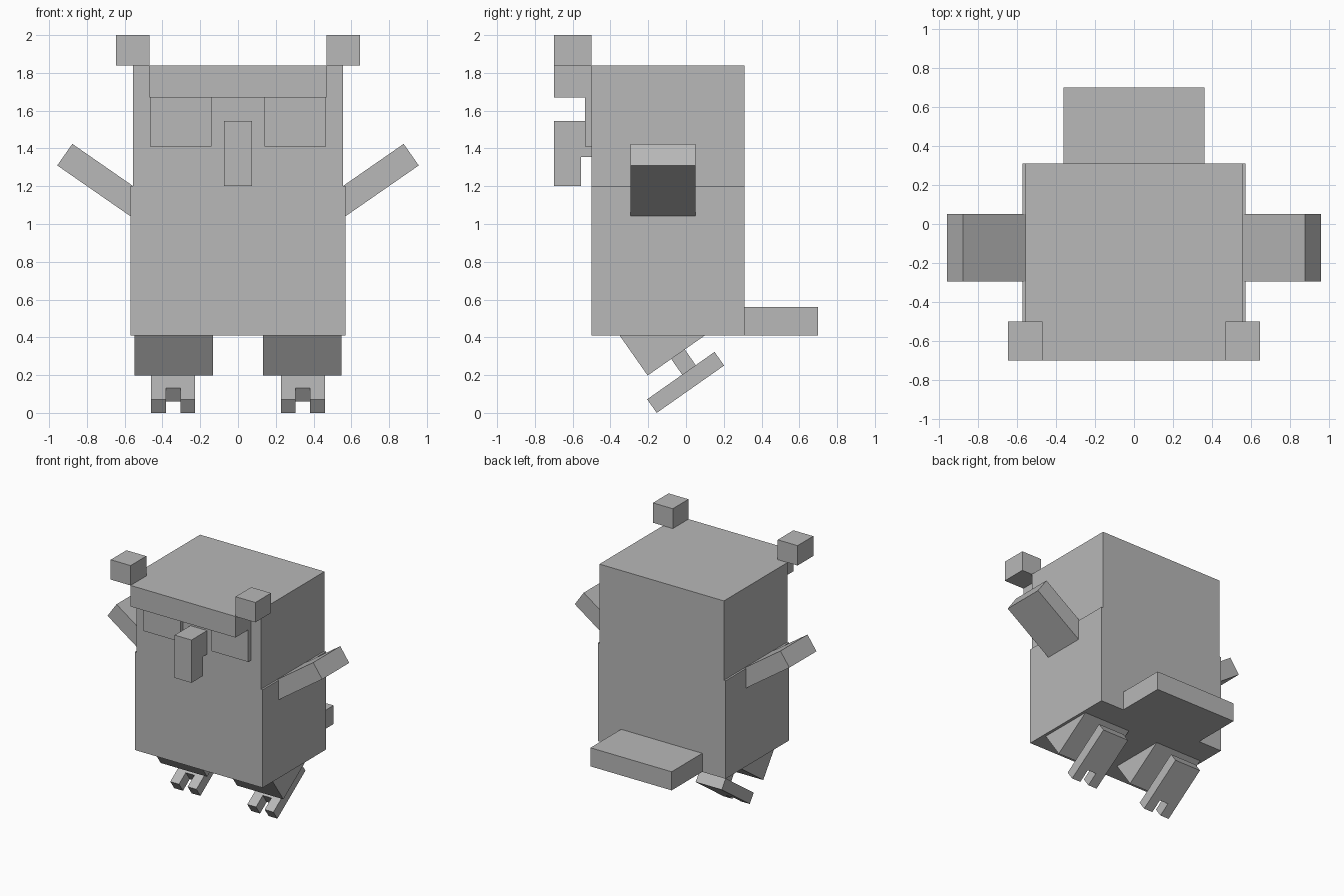
import bpy, bmesh, math
from mathutils import Matrix, Vector

cube = bpy.data.objects.get("Cube")
if cube:
    bpy.data.objects.remove(cube, do_unlink=True)

grey = bpy.data.materials.new("plain_grey")
grey.use_nodes = True
GREY = (0.48, 0.48, 0.48, 1)
grey.diffuse_color = GREY
grey.node_tree.nodes["Principled BSDF"].inputs["Base Color"].default_value = GREY


def prism(name, outline, low, high, axis, mirror=False, matrix=None):
    """Extrude a flat outline along an axis: x takes (y, z), y takes (x, z), z takes (x, y)."""
    slot = "xyz".index(axis)

    def place(p, depth):
        c = list(p)
        c.insert(slot, depth)
        return Vector(c)

    bm = bmesh.new()
    face = bm.faces.new([bm.verts.new(place(p, low)) for p in outline])
    ext = bmesh.ops.extrude_face_region(bm, geom=[face], use_keep_orig=True)
    top = [v for v in ext["geom"] if isinstance(v, bmesh.types.BMVert)]
    bmesh.ops.translate(bm, verts=top, vec=place((0, 0), high - low))
    if matrix:
        bm.transform(matrix)
    bmesh.ops.recalc_face_normals(bm, faces=bm.faces)
    mesh = bpy.data.meshes.new(name)
    bm.to_mesh(mesh)
    bm.free()
    mesh.materials.append(grey)
    obj = bpy.data.objects.new(name, mesh)
    bpy.context.collection.objects.link(obj)
    if mirror:
        mod = obj.modifiers.new("Mirror", 'MIRROR')
        mod.use_mirror_merge = False
    return obj


def box(name, x, y, z, mirror=False):
    rect = [(x[0], y[0]), (x[1], y[0]), (x[1], y[1]), (x[0], y[1])]
    return prism(name, rect, z[0], z[1], "z", mirror)


# Torso and slightly narrower head as one stepped silhouette
half = [(0.57, 0.41), (0.57, 1.2), (0.555, 1.2), (0.555, 1.84)]
prism("body", half + [(-x, z) for x, z in reversed(half)], -0.5, 0.31, "y")

# Face
box("brow", (-0.468, 0.468), (-0.7, -0.5), (1.67, 1.84))
box("ear_tuft", (0.468, 0.645), (-0.7, -0.5), (1.84, 2.0), mirror=True)
box("eye", (0.14, 0.466), (-0.535, -0.5), (1.41, 1.67), mirror=True)
prism("beak", [(-0.5, 1.545), (-0.7, 1.545), (-0.7, 1.2), (-0.555, 1.2),
               (-0.555, 1.355), (-0.5, 1.355)], -0.075, 0.075, "x")

# Tail
box("tail", (-0.362, 0.362), (0.31, 0.7), (0.41, 0.56))

# Raised wings, rooted inside the body
prism("wing", [(0.5, 0.993), (0.957, 1.31), (0.877, 1.424), (0.42, 1.107)],
      -0.295, 0.05, "y", mirror=True)

# Legs
prism("thigh", [(-0.355, 0.415), (-0.203, 0.198), (0.107, 0.415)],
      0.133, 0.547, "x", mirror=True)
prism("shin", [(-0.085, 0.295), (-0.02, 0.202), (0.052, 0.252), (-0.013, 0.345)],
      0.302, 0.385, "x", mirror=True)

# Tilted feet with two toes
tilt = Matrix.Translation((0, -0.155, 0)) @ Matrix.Rotation(math.radians(35.1), 4, 'X')
prism("foot", [(0.227, 0), (0.305, 0), (0.305, 0.105), (0.382, 0.105),
               (0.382, 0), (0.46, 0), (0.46, 0.436), (0.227, 0.436)],
      0, 0.088, "z", mirror=True, matrix=tilt)
